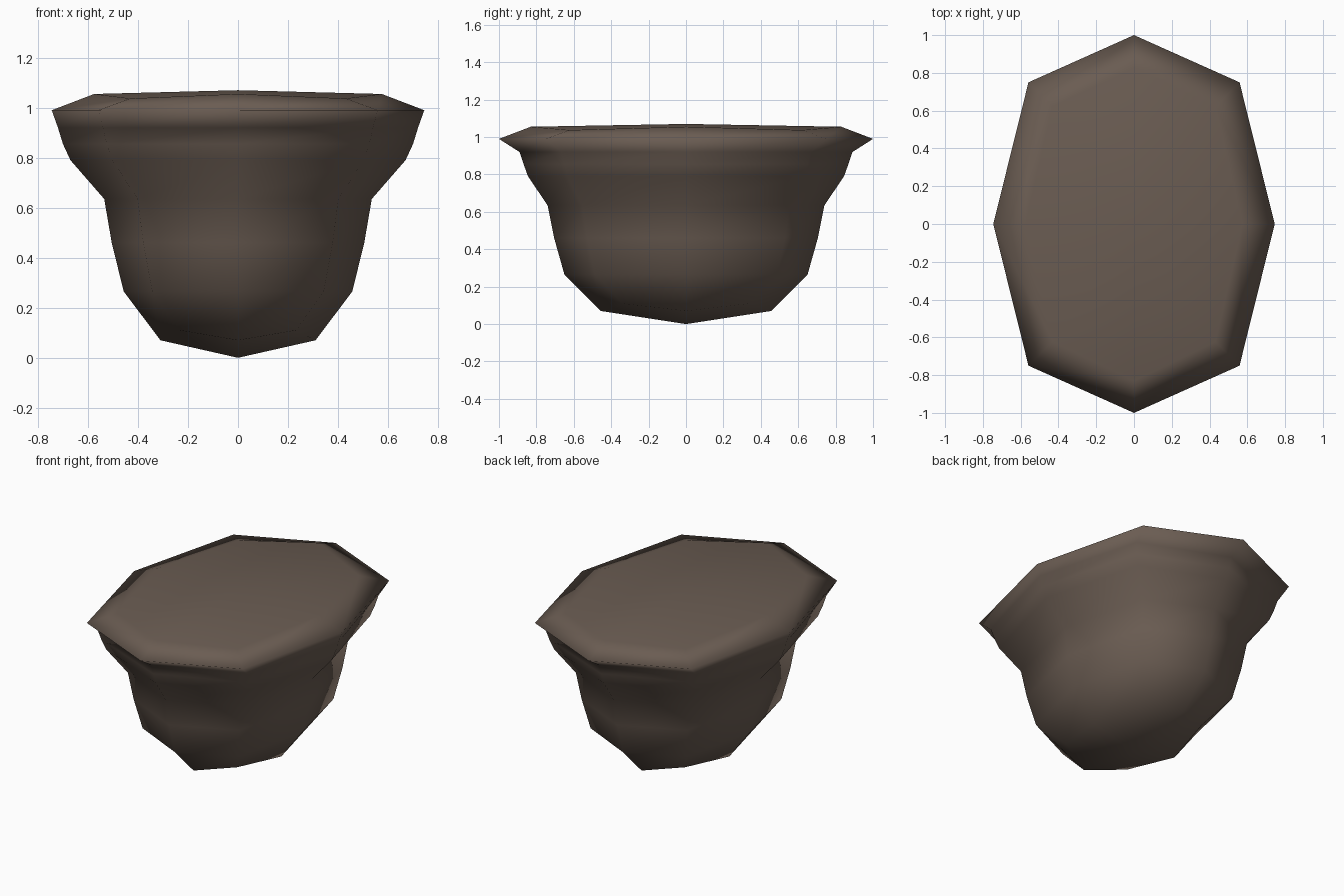
import bpy, bmesh

if "Cube" in bpy.data.objects:
    bpy.data.objects.remove(bpy.data.objects["Cube"])

# Ring profile from the base up: half width x, half depth y, height, corner height
RINGS = [
    (0.31, 0.455, 0.07, 0.11),
    (0.457, 0.65, 0.265, 0.265),
    (0.505, 0.705, 0.46, 0.46),
    (0.535, 0.74, 0.635, 0.635),
    (0.67, 0.845, 0.79, 0.79),
    (0.70, 0.868, 0.855, 0.855),
    (0.72, 0.89, 0.92, 0.92),
    (0.745, 1.0, 0.99, 0.99),
    (0.575, 0.83, 1.055, 1.037),
]
K = 0.75  # corner points sit at 3/4 of each half size
DIRS = [(1, 0), (K, K), (0, 1), (-K, K), (-1, 0), (-K, -K), (0, -1), (K, -K)]

bm = bmesh.new()
rings = []
for rx, ry, z, zc in RINGS:
    rings.append([bm.verts.new((rx * u, ry * v, zc if i % 2 else z))
                  for i, (u, v) in enumerate(DIRS)])

# Side walls
for lo, hi in zip(rings, rings[1:]):
    for i in range(8):
        j = (i + 1) % 8
        bm.faces.new((lo[i], lo[j], hi[j], hi[i]))

# Four quads close each end around a centre point
for ring, z in ((rings[0], 0.0), (rings[-1], 1.07)):
    c = bm.verts.new((0, 0, z))
    for i in range(0, 8, 2):
        bm.faces.new((c, ring[i], ring[i + 1], ring[(i + 2) % 8]))

bmesh.ops.recalc_face_normals(bm, faces=bm.faces)
for f in bm.faces:
    f.smooth = True

mesh = bpy.data.meshes.new("oval_pot")
bm.to_mesh(mesh)
bm.free()
pot = bpy.data.objects.new("oval_pot", mesh)
bpy.context.collection.objects.link(pot)

# Dull brown
mat = bpy.data.materials.new("dull_brown")
mat.diffuse_color = (0.145, 0.108, 0.085, 1)
mat.use_nodes = True
mat.node_tree.nodes["Principled BSDF"].inputs["Base Color"].default_value = mat.diffuse_color
mesh.materials.append(mat)
